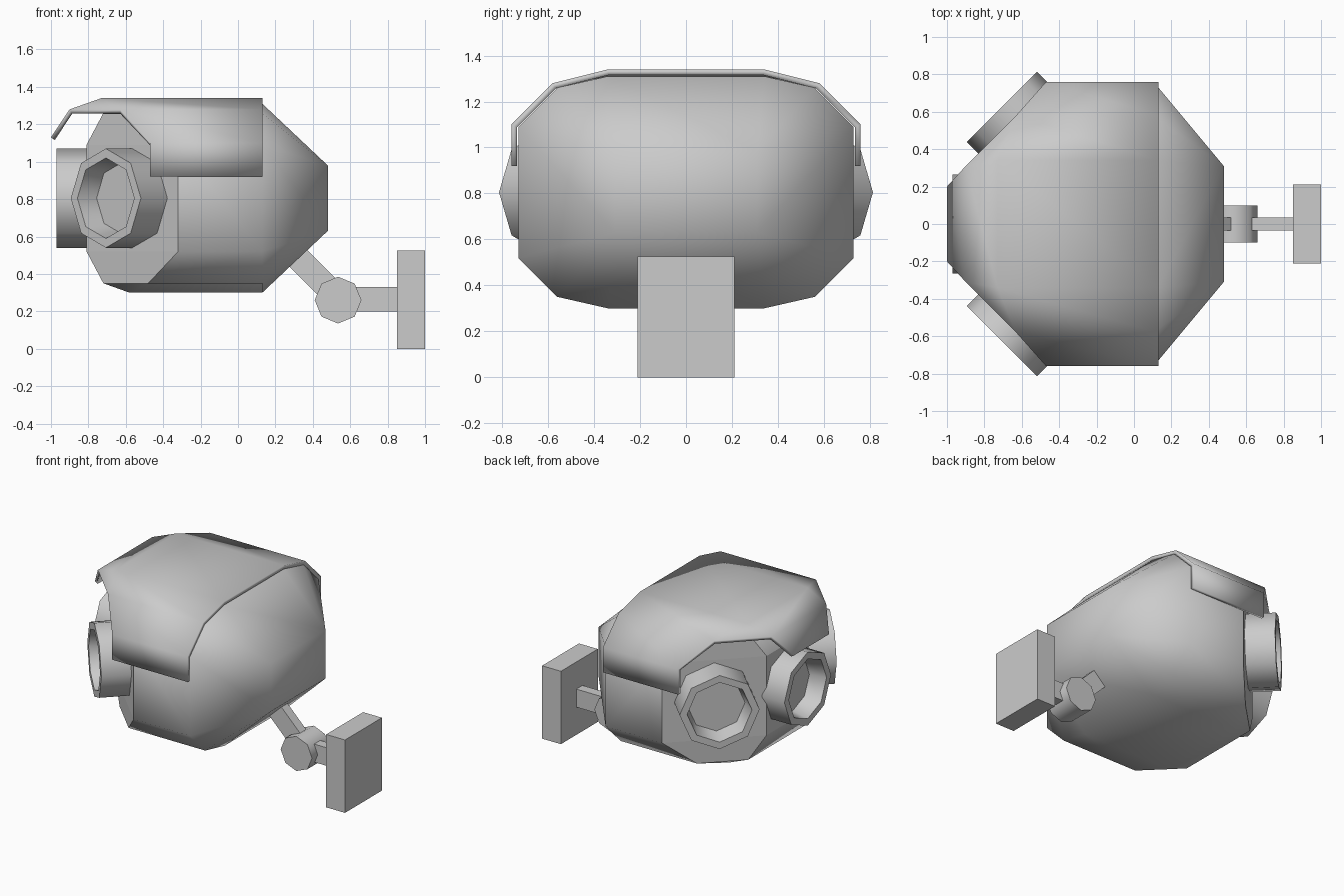
import bpy, bmesh, math
from mathutils import Matrix, Vector

if "Cube" in bpy.data.objects:
    bpy.data.objects.remove(bpy.data.objects["Cube"])

grey = bpy.data.materials.new("light_grey")
grey.use_nodes = True
COLOUR = (0.6, 0.6, 0.6, 1)
grey.diffuse_color = COLOUR
grey.node_tree.nodes["Principled BSDF"].inputs["Base Color"].default_value = COLOUR

MID = 0.805  # height of the body's centre line


def finish(name, bm, smooth_angle=None):
    """Turn a bmesh into a named object, optionally smooth below an angle."""
    mesh = bpy.data.meshes.new(name)
    bm.to_mesh(mesh)
    bm.free()
    mesh.materials.append(grey)
    obj = bpy.data.objects.new(name, mesh)
    bpy.context.collection.objects.link(obj)
    if smooth_angle:
        bpy.ops.object.select_all(action="DESELECT")
        obj.select_set(True)
        bpy.context.view_layer.objects.active = obj
        bpy.ops.object.shade_smooth_by_angle(angle=math.radians(smooth_angle))
    return obj


def box(name, size, centre, tilt=0):
    bm = bmesh.new()
    bmesh.ops.create_cube(bm, size=1)
    matrix = (Matrix.Translation(centre) @ Matrix.Rotation(tilt, 4, "Y")
              @ Matrix.Diagonal((*size, 1)))
    bmesh.ops.transform(bm, matrix=matrix, verts=bm.verts)
    return finish(name, bm)


# Body: faceted hull, mirrored across the centre in y and z
quarter = [
    (0.13, 0.34, 0.505), (-0.58, 0.34, 0.505),
    (0.13, 0.56, 0.455), (-0.48, 0.56, 0.455), (-0.72, 0.32, 0.455),
    (0.13, 0.73, 0.285), (-0.32, 0.73, 0.285), (-0.81, 0.24, 0.285),
    (0.48, 0.31, 0.175),
]
bm = bmesh.new()
for x, y, z in quarter:
    for sy in (-1, 1):
        for sz in (-1, 1):
            bm.verts.new((x, y * sy, MID + z * sz))
bmesh.ops.convex_hull(bm, input=bm.verts)
bmesh.ops.dissolve_limit(bm, angle_limit=math.radians(1),
                         verts=bm.verts, edges=bm.edges)
body = finish("body", bm, 55)

# Keep the three lens panels flat with crisp borders
bm = bmesh.new()
bm.from_mesh(body.data)
for face in bm.faces:
    if face.normal.x < -0.6 and abs(face.normal.z) < 0.05:
        face.smooth = False
        for edge in face.edges:
            edge.smooth = False
bm.to_mesh(body.data)
bm.free()

# Hood: folded sheet over the body with a drooping front lip
profile = [(0.76, 0.92, -0.47), (0.76, 1.10, -0.47),
           (0.58, 1.28, -0.63), (0.34, 1.34, -0.73)]
section = [(-y, z, x) for y, z, x in profile]
section += [(y, z, x) for y, z, x in reversed(profile)]
bm = bmesh.new()
rear = [bm.verts.new((0.13, y, z)) for y, z, x in section]
fore = [bm.verts.new((x, y, z)) for y, z, x in section]
brow = [bm.verts.new((-0.90, y, 1.28)) for y in (-0.31, 0.31)]
lip = [bm.verts.new((-1.0, y, 1.13)) for y in (-0.2, 0.2)]
for i in range(len(section) - 1):
    bm.faces.new((rear[i], rear[i + 1], fore[i + 1], fore[i]))
bm.faces.new((fore[3], fore[4], brow[1], brow[0]))
bm.faces.new((brow[0], brow[1], lip[1], lip[0]))
bm.faces.new((fore[2], fore[3], brow[0]))
bm.faces.new((fore[4], fore[5], brow[1]))
bm.normal_update()
if sum(f.normal.z for f in bm.faces) < 0:
    bmesh.ops.reverse_faces(bm, faces=bm.faces)
hood = finish("hood", bm, 40)
shell = hood.modifiers.new("thickness", "SOLIDIFY")
shell.thickness = 0.025
shell.offset = -1
shell.use_even_offset = True


def lens(name, centre, outward, length):
    """Eight-sided barrel with a recessed glass."""
    out = Vector(outward).normalized()
    up = Vector((0, 0, 1))
    side = out.cross(up)
    bm = bmesh.new()
    rings = []
    for radius, depth in ((0.265, -0.02), (0.265, length),
                          (0.215, length), (0.19, length - 0.12)):
        rings.append([bm.verts.new(
            Vector(centre) + out * depth
            + up * radius * math.cos(k * math.pi / 4)
            + side * radius * math.sin(k * math.pi / 4)) for k in range(8)])
    for a, b in zip(rings, rings[1:]):
        for k in range(8):
            n = (k + 1) % 8
            bm.faces.new((a[k], a[n], b[n], b[k]))
    bm.faces.new(rings[-1])
    bm.faces.new(list(reversed(rings[0])))
    bmesh.ops.recalc_face_normals(bm, faces=bm.faces)
    return finish(name, bm, 50)


lens("front_lens", (-0.81, 0, MID), (-1, 0, 0), 0.16)
for label, s in (("right", -1), ("left", 1)):
    lens(label + "_lens", (-0.565, 0.485 * s, MID), (-1, s, 0), 0.2)

# Mount: angled arm, round joint, wall arm and wall plate
box("body_arm", (0.42, 0.07, 0.13), (0.395, 0, 0.41), math.radians(45))
bm = bmesh.new()
bmesh.ops.create_cone(bm, cap_ends=True, segments=8, radius1=0.125,
                      radius2=0.125, depth=0.2)
bmesh.ops.transform(bm, verts=bm.verts, matrix=Matrix.Translation((0.535, 0, 0.26))
                    @ Matrix.Rotation(math.pi / 2, 4, "X"))
finish("joint", bm, 50)
box("wall_arm", (0.3, 0.07, 0.13), (0.72, 0, 0.265))
box("wall_plate", (0.15, 0.42, 0.525), (0.925, 0, 0.2625))
